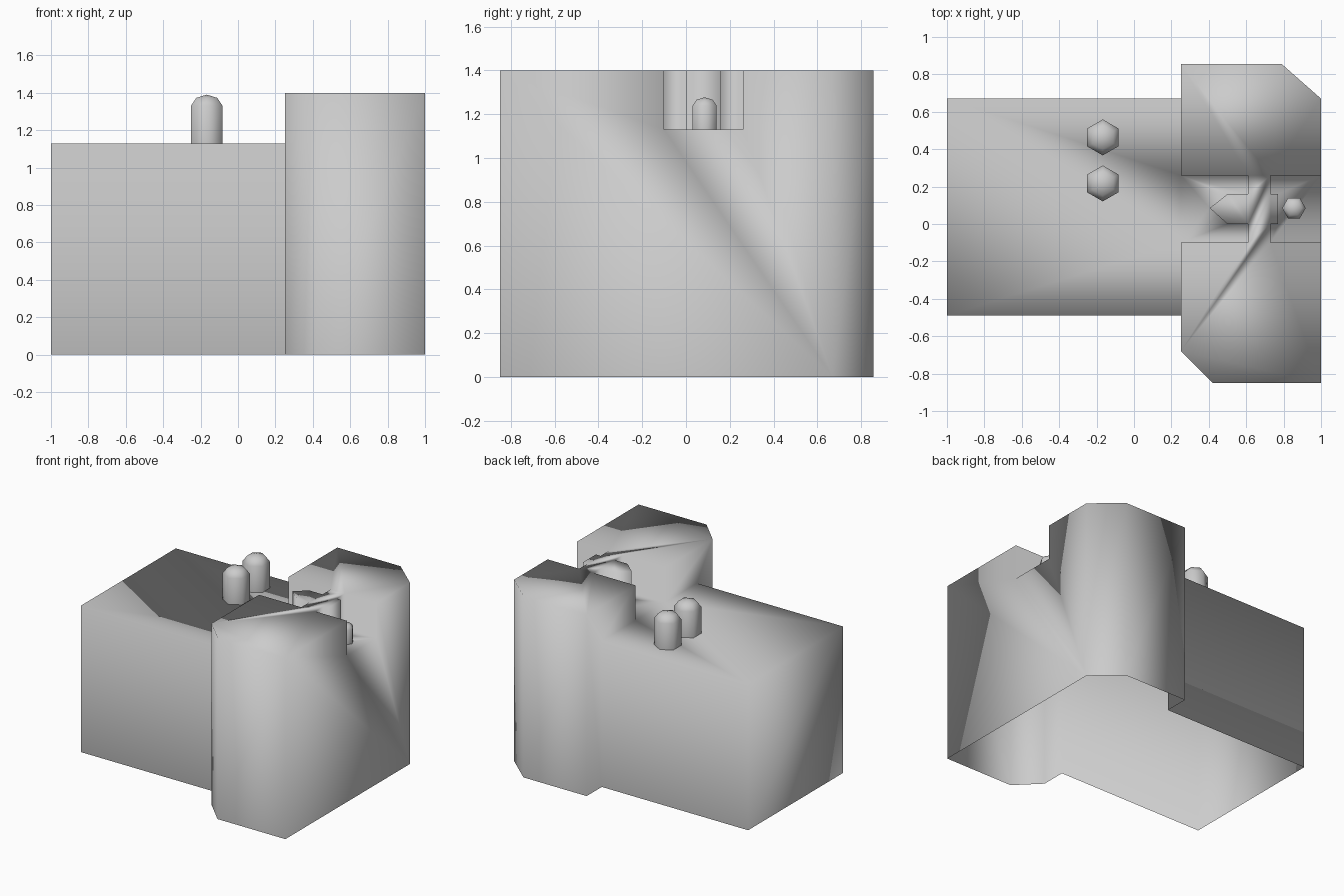
import bpy, bmesh
from math import cos, sin, pi

if "Cube" in bpy.data.objects:
    bpy.data.objects.remove(bpy.data.objects["Cube"])

LOW, HIGH = 1.13, 1.40

def finish(bm, name):
    bmesh.ops.remove_doubles(bm, verts=bm.verts, dist=0.0005)
    bmesh.ops.dissolve_limit(bm, angle_limit=0.01, verts=bm.verts, edges=bm.edges)
    bmesh.ops.recalc_face_normals(bm, faces=bm.faces)
    for f in bm.faces:
        f.smooth = True
    mesh = bpy.data.meshes.new(name)
    bm.to_mesh(mesh)
    bm.free()
    ob = bpy.data.objects.new(name, mesh)
    bpy.context.collection.objects.link(ob)
    return ob

def cap(bm, pts, z):
    bm.faces.new([bm.verts.new((x, y, z)) for x, y in pts])

def walls(bm, pts, z0, z1):
    for (ax, ay), (bx, by) in zip(pts, pts[1:] + pts[:1]):
        bm.faces.new([bm.verts.new(p) for p in
                      ((ax, ay, z0), (bx, by, z0), (bx, by, z1), (ax, ay, z1))])

# Outline pieces: tower sides and the two faces of the gate between them
south = [(0.25, -0.68), (0.42, -0.85), (1, -0.85), (1, -0.10)]
north = [(1, 0.26), (1, 0.67), (0.79, 0.855), (0.25, 0.855)]
gate_right = [(0.73, -0.10), (0.73, 0), (0.77, 0), (0.77, 0.16), (0.73, 0.16), (0.73, 0.26)]
gate_left = [(0.61, 0.26), (0.61, 0.16), (0.50, 0.16), (0.405, 0.085),
             (0.50, 0), (0.61, 0), (0.61, -0.10)]
mouth_s, mouth_n = (0.25, -0.10), (0.25, 0.26)
join_s, join_n = (0.25, -0.49), (0.25, 0.67)
back = [(-1, 0.67), (-1, -0.49)]

# Building shell, open underneath
bm = bmesh.new()
upper = [mouth_s, join_s] + south + gate_right + north + [join_n, mouth_n] + gate_left
footprint = [join_s] + south + north + [join_n] + back
cap(bm, upper, HIGH)
walls(bm, upper, LOW, HIGH)
walls(bm, footprint, 0, LOW)
cap(bm, [join_s, mouth_s] + gate_left[::-1] + [mouth_n, join_n] + back, LOW)
cap(bm, [south[-1], north[0]] + gate_right[::-1], LOW)
finish(bm, "building_shell")

# Six-sided domed vents
def vent(name, x, y, r, h, turn):
    bm = bmesh.new()
    rings = [[bm.verts.new((x + r * k * cos(turn + i * pi / 3),
                            y + r * k * sin(turn + i * pi / 3), LOW + z)) for i in range(6)]
             for k, z in ((1, 0), (1, h - 0.6 * r), (0.68, h - 0.18 * r))]
    tip = bm.verts.new((x, y, LOW + h))
    for i in range(6):
        j = (i + 1) % 6
        for a, b in zip(rings, rings[1:]):
            bm.faces.new((a[i], a[j], b[j], b[i]))
        bm.faces.new((rings[-1][i], rings[-1][j], tip))
    finish(bm, name)

vent("roof_vent_1", -0.167, 0.463, 0.096, 0.26, pi / 6)
vent("roof_vent_2", -0.167, 0.217, 0.096, 0.26, pi / 6)
vent("gap_vent", 0.855, 0.085, 0.063, 0.147, 0)
